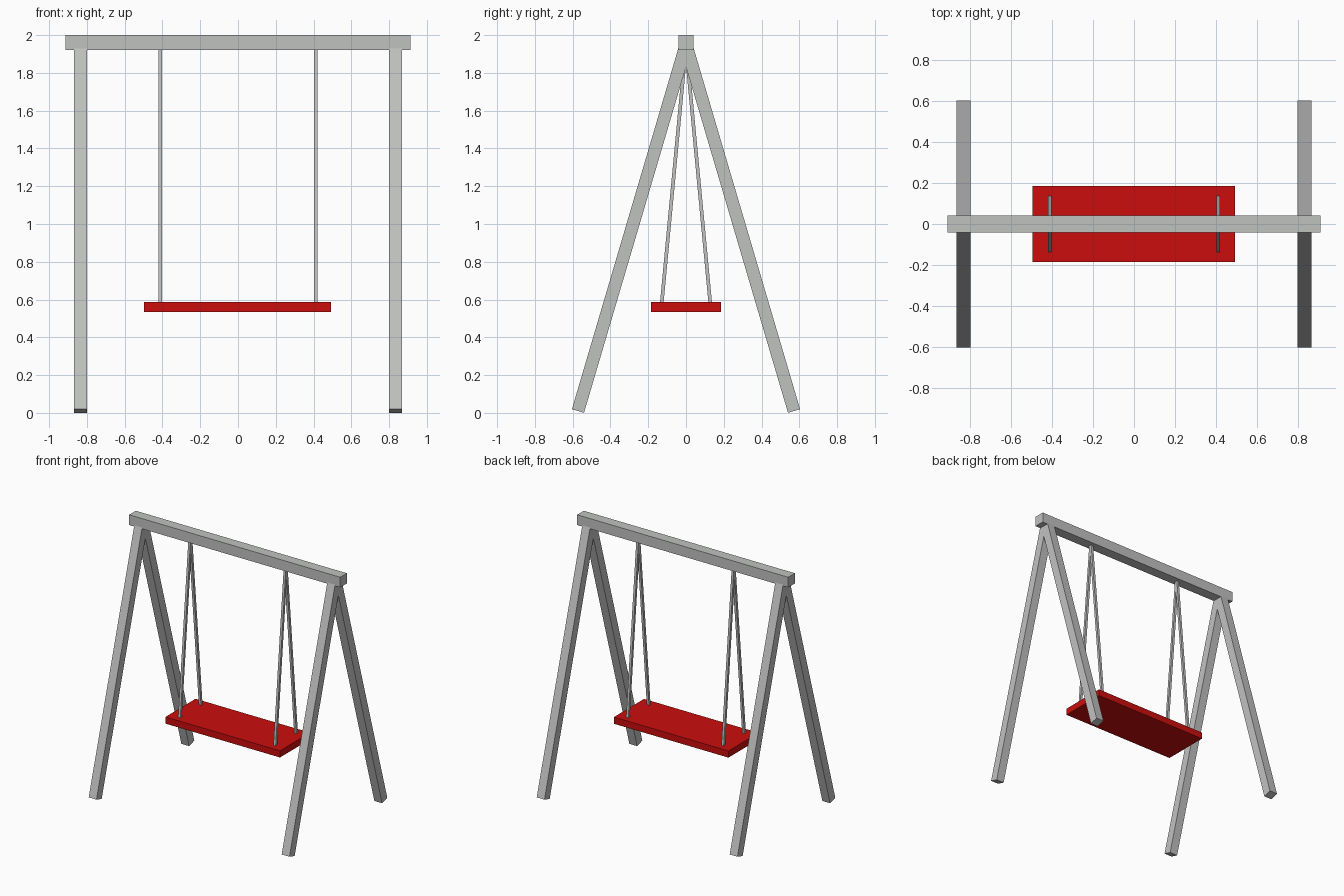
import bpy
from mathutils import Vector

cube = bpy.data.objects.get("Cube")
if cube:
    bpy.data.objects.remove(cube, do_unlink=True)


def material(name, rgb):
    mat = bpy.data.materials.new(name)
    mat.use_nodes = True
    mat.diffuse_color = (*rgb, 1)
    mat.node_tree.nodes["Principled BSDF"].inputs["Base Color"].default_value = (*rgb, 1)
    return mat


steel = material("grey steel", (0.53, 0.54, 0.53))
red = material("red paint", (0.6, 0.004, 0.004))


def box(name, centre, size, mat):
    bpy.ops.mesh.primitive_cube_add(size=1, location=centre)
    obj = bpy.context.object
    obj.name = name
    obj.scale = size
    obj.data.materials.append(mat)
    return obj


def bar(name, bottom, top, width, mat):
    """Square bar running between two points, leaning in the y-z plane."""
    a, b = Vector(bottom), Vector(top)
    obj = box(name, (a + b) / 2, (width, width, (b - a).length), mat)
    obj.rotation_euler = Vector((0, 0, 1)).rotation_difference(b - a).to_euler()
    return obj


# Top beam and seat board
box("top_beam", (0, 0, 1.96), (1.824, 0.082, 0.08), steel)
box("seat", (-0.002, 0, 0.561), (0.99, 0.372, 0.052), red)

# A-frame legs and hanging rods, mirrored on both axes
for side, sx in (("right", -1), ("left", 1)):
    for end, sy in (("front", -1), ("back", 1)):
        bar(f"{end}_{side}_leg", (sx * 0.834, sy * 0.572, 0.01),
            (sx * 0.834, 0, 1.95), 0.067, steel)
        bar(f"{end}_{side}_hanger", (sx * 0.412, sy * 0.129, 0.575),
            (sx * 0.412, 0, 1.94), 0.019, steel)
